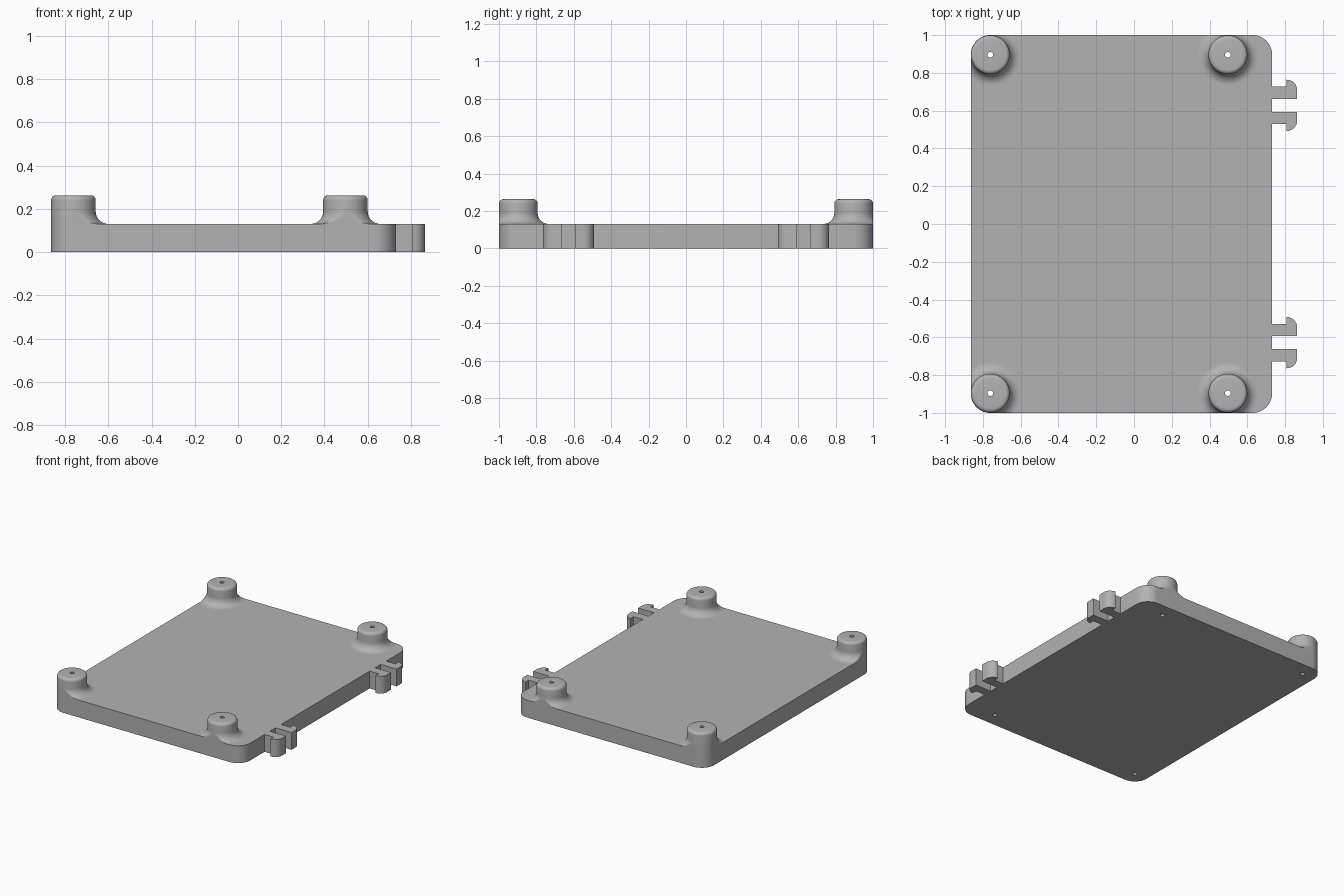
import bpy, bmesh, math
from mathutils import Vector

if "Cube" in bpy.data.objects:
    bpy.data.objects.remove(bpy.data.objects["Cube"])

LEFT, RIGHT, HALF_Y = -0.864, 0.731, 1.0
CORNER = 0.103
THICK, POST_TOP = 0.131, 0.263
POST_R, HOLE_R, RIM, FLARE = 0.103, 0.015, 0.022, 0.058
POSTS = [(x, y) for x in (-0.761, 0.497) for y in (-0.896, 0.896)]

grey = bpy.data.materials.new("plain grey")
grey.use_nodes = True
grey.diffuse_color = (0.45, 0.45, 0.45, 1)
grey.node_tree.nodes["Principled BSDF"].inputs["Base Color"].default_value = grey.diffuse_color


def arc(cx, cy, r, start, end, steps):
    """Points along an arc, angles in degrees."""
    angles = [math.radians(start + (end - start) * i / steps) for i in range(steps + 1)]
    return [(cx + r * math.cos(a), cy + r * math.sin(a)) for a in angles]


def finish(name, mesh):
    mesh.materials.append(grey)
    obj = bpy.data.objects.new(name, mesh)
    bpy.context.scene.collection.objects.link(obj)
    bpy.ops.object.select_all(action="DESELECT")
    obj.select_set(True)
    bpy.context.view_layer.objects.active = obj
    bpy.ops.object.shade_smooth_by_angle(angle=math.radians(35))
    return obj


def slab(name, loops):
    """Extrude closed outlines to the plate thickness; inner loops become holes."""
    curve = bpy.data.curves.new(name + " outline", "CURVE")
    curve.dimensions = "2D"
    curve.fill_mode = "BOTH"
    curve.extrude = THICK / 2
    for loop in loops:
        spline = curve.splines.new("POLY")
        spline.points.add(len(loop) - 1)
        for point, (x, y) in zip(spline.points, loop):
            point.co = (x, y, 0, 1)
        spline.use_cyclic_u = True
    temp = bpy.data.objects.new(name + " temp", curve)
    bpy.context.scene.collection.objects.link(temp)
    bpy.context.view_layer.update()
    mesh = bpy.data.meshes.new_from_object(
        temp.evaluated_get(bpy.context.evaluated_depsgraph_get()))
    bpy.data.objects.remove(temp)
    mesh.materials.clear()
    bm = bmesh.new()
    bm.from_mesh(mesh)
    bmesh.ops.remove_doubles(bm, verts=bm.verts, dist=0.0001)
    bmesh.ops.translate(bm, verts=bm.verts, vec=(0, 0, THICK / 2))
    bmesh.ops.recalc_face_normals(bm, faces=bm.faces)
    bm.to_mesh(mesh)
    bm.free()
    return finish(name, mesh)


def inside(x, y):
    """True when a point lies within the rounded plate outline."""
    dx = abs(x - (LEFT + RIGHT) / 2) - ((RIGHT - LEFT) / 2 - CORNER)
    dy = abs(y) - (HALF_Y - CORNER)
    return math.hypot(max(dx, 0), max(dy, 0)) <= CORNER


def clip_radius(cx, cy, ca, sa, r):
    """Shorten a radius so that it stops at the plate edge."""
    if inside(cx + r * ca, cy + r * sa):
        return r
    low, high = 0, r
    for _ in range(20):
        mid = (low + high) / 2
        if inside(cx + mid * ca, cy + mid * sa):
            low = mid
        else:
            high = mid
    return low


def post(name, cx, cy):
    """Lathed standoff whose flared foot is trimmed by the plate edge."""
    profile = [(HOLE_R, THICK), (HOLE_R, POST_TOP)]
    profile += arc(POST_R - RIM, POST_TOP - RIM, RIM, 90, 0, 6)
    profile += arc(POST_R + FLARE, THICK + FLARE, FLARE, 180, 270, 12)
    segments = 96
    bm = bmesh.new()
    rings = []
    for i in range(segments):
        a = math.tau * i / segments
        ca, sa = math.cos(a), math.sin(a)
        ring = []
        for r, z in profile:
            r = clip_radius(cx, cy, ca, sa, r)
            ring.append(bm.verts.new((cx + r * ca, cy + r * sa, z)))
        rings.append(ring)
    for i, ring in enumerate(rings):
        following = rings[(i + 1) % segments]
        for j in range(len(profile) - 1):
            bm.faces.new((ring[j], ring[j + 1], following[j + 1], following[j]))
    bmesh.ops.recalc_face_normals(bm, faces=bm.faces)
    top = max(bm.faces, key=lambda f: f.calc_center_median().z)
    if top.normal.dot(Vector((0, 0, 1))) < 0:
        bmesh.ops.reverse_faces(bm, faces=bm.faces)
    mesh = bpy.data.meshes.new(name)
    bm.to_mesh(mesh)
    bm.free()
    return finish(name, mesh)


# Base plate with rounded corners and four through holes
outline = []
for x, y, start in ((RIGHT - CORNER, HALF_Y - CORNER, 0), (LEFT + CORNER, HALF_Y - CORNER, 90),
                    (LEFT + CORNER, CORNER - HALF_Y, 180), (RIGHT - CORNER, CORNER - HALF_Y, 270)):
    outline += arc(x, y, CORNER, start, start + 90, 16)
holes = [arc(x, y, HOLE_R, 0, 360, 24)[:-1] for x, y in POSTS]
slab("base_plate", [outline] + holes)

# Corner standoffs
for x, y in POSTS:
    post(("left" if x > 0 else "right") + ("_front" if y < 0 else "_back") + "_standoff", x, y)

# Snap clips: mirrored pairs of hooked prongs
HEAD_X, TIP_X, ROUND = 0.808, 0.864, 0.056
for end, cy in (("front", -0.628), ("back", 0.628)):
    for side, sign in (("outer", 1), ("inner", -1)):
        flip = sign * (1 if cy > 0 else -1)
        prong = [(RIGHT, 0.034), (TIP_X, 0.034)]
        prong += arc(HEAD_X, 0.136 - ROUND, ROUND, 0, 90, 8)
        prong += [(HEAD_X, 0.099), (RIGHT, 0.099)]
        slab(f"{end}_{side}_clip", [[(x, cy + flip * y) for x, y in prong]])
